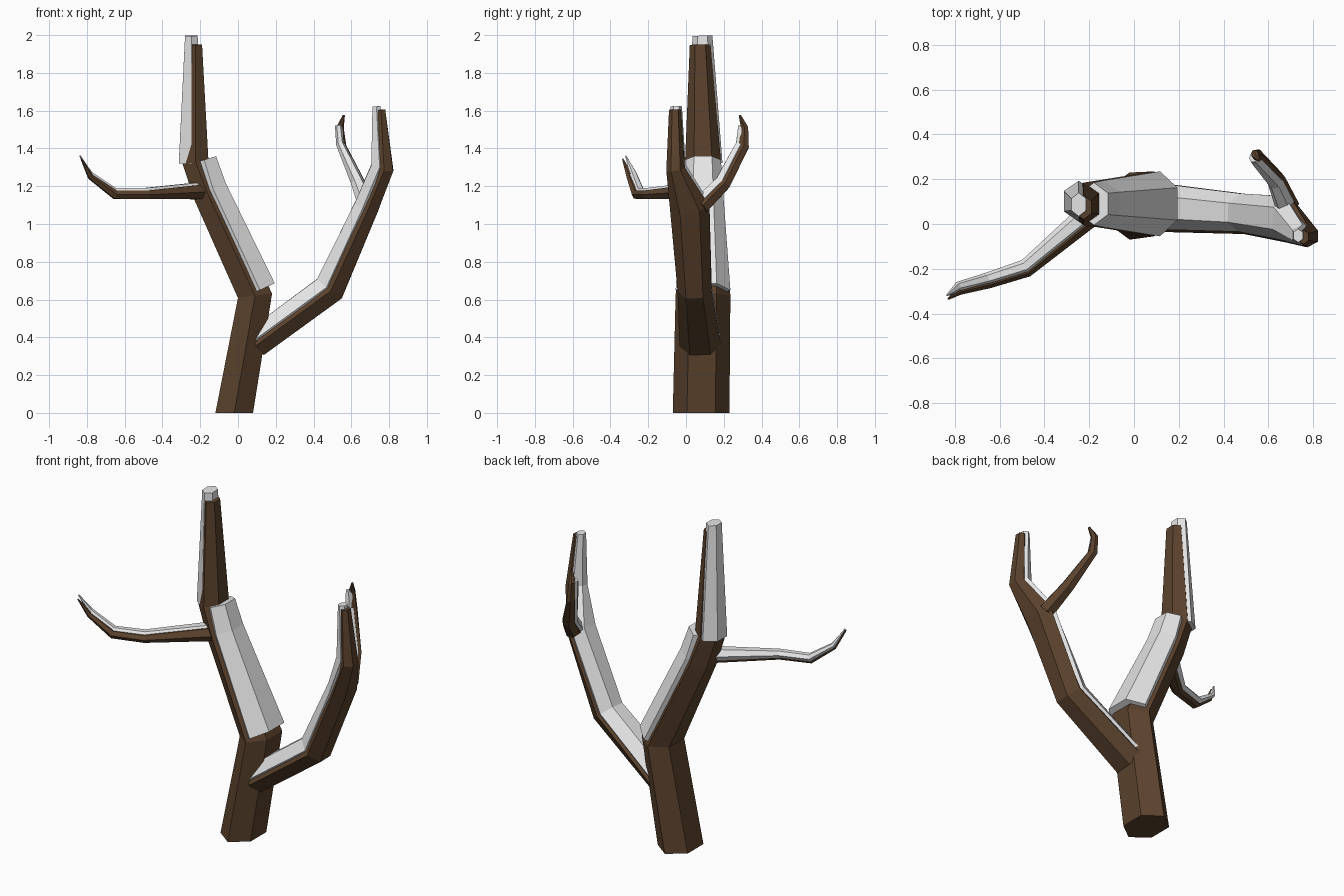
import bpy, bmesh
from math import sin, cos, pi
from mathutils import Vector

cube = bpy.data.objects.get("Cube")
if cube:
    bpy.data.objects.remove(cube)


def material(name, color):
    m = bpy.data.materials.new(name)
    m.use_nodes = True
    m.diffuse_color = color
    m.node_tree.nodes["Principled BSDF"].inputs["Base Color"].default_value = color
    return m


BARK = material("brown_bark", (0.105, 0.055, 0.026, 1))
SNOW = material("white_snow", (0.8, 0.8, 0.8, 1))


def limb(name, path, mat, side=(0, 1, 0), shift=(0, 0, 0), grow=(1, 1), ground=False, sides=6):
    """Faceted tube; each path entry is (centre, side radius, other radius)."""
    pts = [Vector(p[0]) + Vector(shift) for p in path]
    bm = bmesh.new()
    rings = []
    for i, (_, ra, rb) in enumerate(path):
        n = Vector()
        if i > 0:
            n += (pts[i] - pts[i - 1]).normalized()
        if i < len(pts) - 1:
            n += (pts[i + 1] - pts[i]).normalized()
        if ground and i == 0:
            n = Vector((0, 0, 1))
        n.normalize()
        u = Vector(side)
        u = (u - n * u.dot(n)).normalized()
        v = n.cross(u)
        rings.append([bm.verts.new(pts[i] + u * cos(2 * pi * k / sides) * ra * grow[0]
                                   + v * sin(2 * pi * k / sides) * rb * grow[1])
                      for k in range(sides)])
    for a, b in zip(rings, rings[1:]):
        for k in range(sides):
            j = (k + 1) % sides
            bm.faces.new((a[k], a[j], b[j], b[k]))
    bm.faces.new(rings[0][::-1])
    bm.faces.new(rings[-1])
    bmesh.ops.recalc_face_normals(bm, faces=bm.faces)
    mesh = bpy.data.meshes.new(name)
    bm.to_mesh(mesh)
    bm.free()
    mesh.materials.append(mat)
    obj = bpy.data.objects.new(name, mesh)
    bpy.context.collection.objects.link(obj)
    return obj


# Trunk, with snow on the leaning part and on the upright top
trunk = [((-0.02, 0.08, 0), 0.15, 0.115),
         ((0.09, 0.09, 0.62), 0.145, 0.105),
         ((-0.16, 0.09, 1.16), 0.105, 0.09),
         ((-0.225, 0.09, 1.33), 0.095, 0.08),
         ((-0.225, 0.075, 1.95), 0.055, 0.04)]
limb("trunk", trunk, BARK, ground=True)
lean = trunk[1:3] + [((-0.205, 0.09, 1.31), 0.095, 0.08)]
limb("trunk_snow", lean, SNOW, shift=(0.026, 0, 0.03), grow=(1.0, 0.95))
top = [((-0.225, 0.09, 1.31), 0.095, 0.08), ((-0.225, 0.075, 1.985), 0.055, 0.04)]
limb("trunk_top_snow", top, SNOW, shift=(-0.022, 0.012, 0.012), grow=(0.96, 0.96))

# Large branch on the left
branch = [((0.10, 0.075, 0.36), 0.11, 0.075),
          ((0.495, 0.045, 0.65), 0.09, 0.08),
          ((0.69, 0.02, 1.08), 0.105, 0.06),
          ((0.775, -0.055, 1.29), 0.05, 0.055),
          ((0.757, -0.058, 1.605), 0.032, 0.026)]
limb("large_branch", branch, BARK)
limb("large_branch_snow", branch, SNOW, shift=(-0.024, 0.006, 0.018), grow=(0.95, 0.95))

# Fork growing back from the large branch
fork = [((0.69, 0.08, 1.09), 0.05, 0.045),
        ((0.64, 0.20, 1.21), 0.038, 0.038),
        ((0.55, 0.305, 1.41), 0.024, 0.032),
        ((0.54, 0.31, 1.51), 0.02, 0.022),
        ((0.56, 0.285, 1.575), 0.006, 0.007)]
limb("fork", fork, BARK, side=(1, 0, 0))
limb("fork_snow", fork[:4], SNOW, side=(1, 0, 0), shift=(-0.008, -0.015, 0.012), grow=(0.94, 0.94))

# Thin twig reaching forward on the right
twig = [((-0.19, 0.04, 1.17), 0.05, 0.045),
        ((-0.48, -0.205, 1.155), 0.033, 0.026),
        ((-0.65, -0.26, 1.155), 0.028, 0.026),
        ((-0.78, -0.295, 1.25), 0.022, 0.016),
        ((-0.83, -0.335, 1.345), 0.004, 0.004)]
limb("twig", twig, BARK, side=(0.4, -1, 0))
limb("twig_snow", twig, SNOW, side=(0.4, -1, 0), shift=(-0.006, 0.016, 0.016), grow=(0.96, 0.9))
